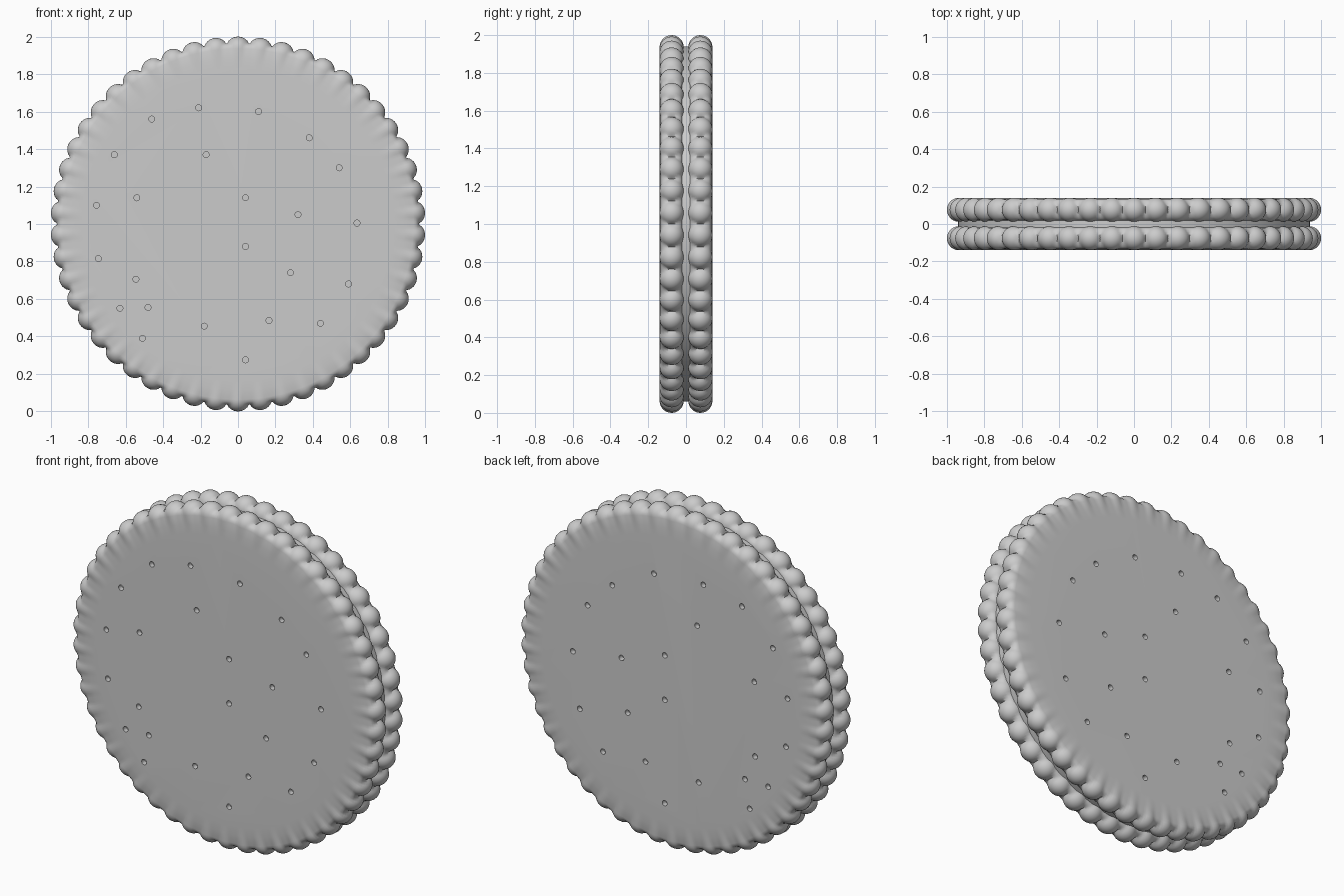
import bpy, bmesh, math
from mathutils import Matrix, Vector

if "Cube" in bpy.data.objects:
    bpy.data.objects.remove(bpy.data.objects["Cube"])

BUMPS, SEG = 50, 10            # scallops round the rim, segments per scallop
RIM, BEAD, MID = 0.936, 0.064, 0.076   # bead ring radius, bead radius, wafer mid-plane
FACE = 0.14

HOLES = [(-.21, 1.62), (-.46, 1.56), (-.66, 1.37), (-.17, 1.37), (.11, 1.60), (.38, 1.46),
         (.54, 1.30), (-.54, 1.14), (-.755, 1.10), (.04, 1.14), (.32, 1.05), (.635, 1.005),
         (.04, .88), (.28, .74), (.59, .68), (-.745, .815), (-.545, .705), (-.63, .55),
         (-.48, .555), (-.51, .39), (-.18, .455), (.165, .485), (.44, .47), (.04, .275)]


def make_object(name, bm):
    bmesh.ops.recalc_face_normals(bm, faces=bm.faces)
    mesh = bpy.data.meshes.new(name)
    bm.to_mesh(mesh)
    bm.free()
    ob = bpy.data.objects.new(name, mesh)
    bpy.context.collection.objects.link(ob)
    return ob


def lathe(name, count, profile):
    """Skin rings of (radius, y) around the y axis at z = 1; profile may vary with angle."""
    bm = bmesh.new()
    columns = []
    for i in range(count):
        a = 2 * math.pi * i / count
        columns.append([bm.verts.new((r * math.sin(a), y, 1 + r * math.cos(a)))
                        for r, y in profile(i)])
    for i in range(count):
        p, q = columns[i], columns[(i + 1) % count]
        for j in range(len(p) - 1):
            bm.faces.new((p[j], q[j], q[j + 1], p[j + 1]))
    bm.faces.new([c[0] for c in columns])
    bm.faces.new([c[-1] for c in columns])
    return make_object(name, bm)


def wafer_profile(i):
    # rounded rim, swollen into a ball at every scallop
    k = (i + SEG // 2) % SEG - SEG // 2
    d = RIM * math.sin(2 * math.pi * k / (BUMPS * SEG))
    ball = math.sqrt(BEAD ** 2 - d ** 2)
    pts = [(0.83, -FACE), (0.885, -0.138)]
    for s in range(15):
        phi = math.pi / 2 - math.pi * s / 14
        r = max(ball, 0.024 + 0.033 * math.sin(phi) ** 2)
        pts.append((RIM + r * math.cos(phi), -MID - r * math.sin(phi)))
    return pts + [(0.88, -0.013)]


def smooth(ob, angle):
    bpy.ops.object.select_all(action='DESELECT')
    ob.select_set(True)
    bpy.context.view_layer.objects.active = ob
    bpy.ops.object.shade_smooth_by_angle(angle=math.radians(angle))


# Scalloped wafer
wafer = lathe("wafers", BUMPS * SEG, wafer_profile)

# Small round docking holes pressed into the face
bm = bmesh.new()
for x, z in HOLES:
    m = Matrix.Translation(Vector((x, -FACE, z))) @ Matrix.Rotation(math.pi / 2, 4, 'X')
    bmesh.ops.create_cone(bm, cap_ends=True, segments=14, radius1=0.016, radius2=0.016,
                          depth=0.06, matrix=m)
cutter = make_object("hole_cutter", bm)
cutter.hide_render = True

bpy.context.view_layer.objects.active = wafer
cut = wafer.modifiers.new("holes", 'BOOLEAN')
cut.operation, cut.solver, cut.object = 'DIFFERENCE', 'EXACT', cutter
bpy.ops.object.modifier_apply(modifier=cut.name)
bpy.data.objects.remove(cutter)
smooth(wafer, 40)

# Second wafer mirrored behind the filling
mirror = wafer.modifiers.new("mirror", 'MIRROR')
mirror.use_axis = (False, True, False)
mirror.use_mirror_merge = False

# Cream filling
cream = lathe("cream_filling", 128, lambda i: [(0.94, -0.02), (0.94, 0.02)])
smooth(cream, 40)
